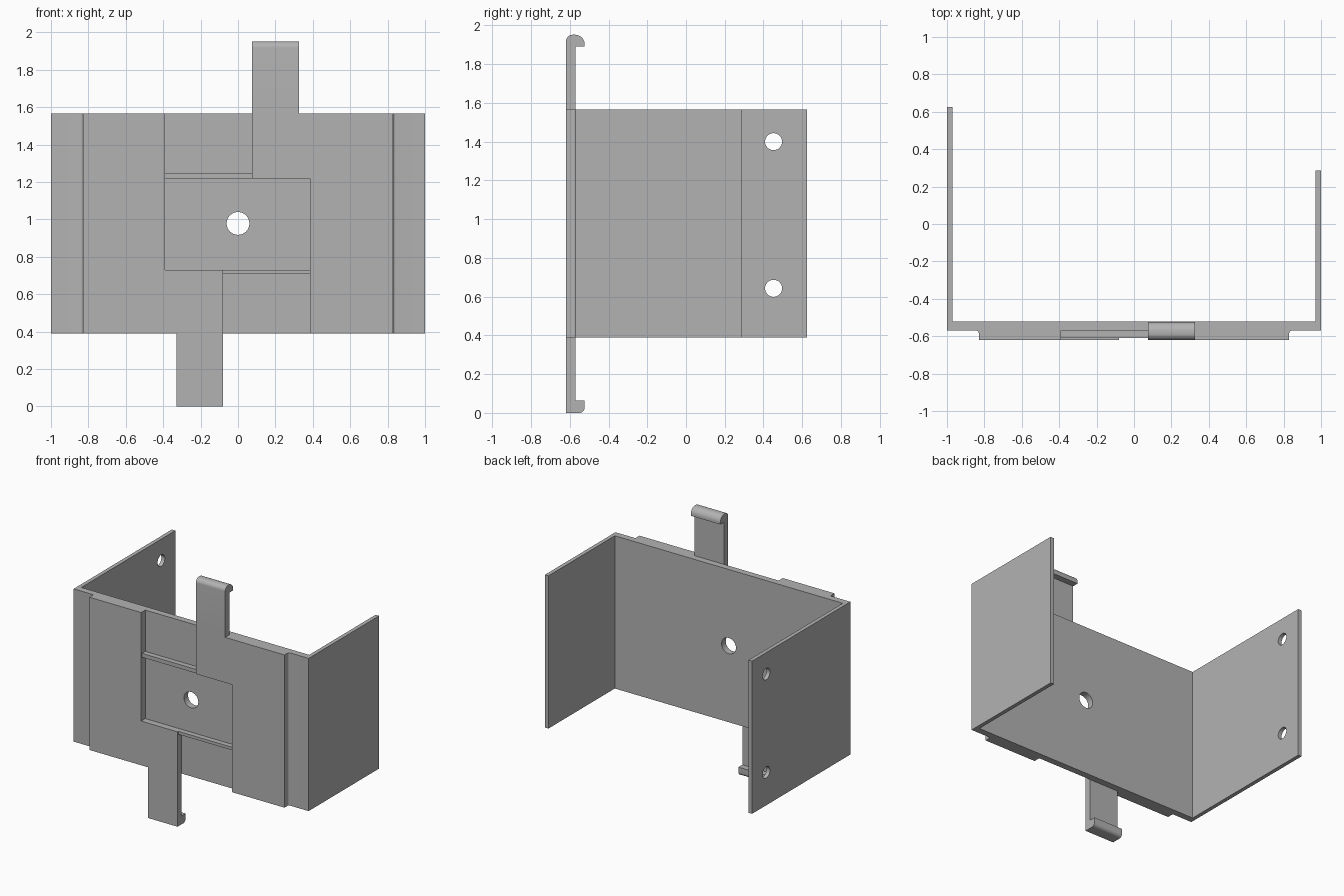
import bpy
import bmesh
from math import cos, sin, radians
from mathutils import Vector

default = bpy.data.objects.get("Cube")
if default:
    bpy.data.objects.remove(default, do_unlink=True)

grey = bpy.data.materials.new("plain grey")
grey.use_nodes = True
colour = (0.45, 0.45, 0.45, 1)
grey.diffuse_color = colour
grey.node_tree.nodes["Principled BSDF"].inputs["Base Color"].default_value = colour

# How a flat profile (a, b) extruded along c maps to x, y, z
PLACE = {
    "x": lambda a, b, c: Vector((c, a, b)),
    "y": lambda a, b, c: Vector((a, c, b)),
    "z": lambda a, b, c: Vector((a, b, c)),
}


def prism(name, profile, axis, start, end):
    """Extrude a closed profile along an axis."""
    bm = bmesh.new()
    face = bm.faces.new([bm.verts.new(PLACE[axis](a, b, start)) for a, b in profile])
    moved = bmesh.ops.extrude_face_region(bm, geom=[face])["geom"]
    verts = [v for v in moved if isinstance(v, bmesh.types.BMVert)]
    bmesh.ops.translate(bm, verts=verts, vec=PLACE[axis](0, 0, end - start))
    bmesh.ops.recalc_face_normals(bm, faces=bm.faces[:])
    mesh = bpy.data.meshes.new(name)
    bm.to_mesh(mesh)
    bm.free()
    mesh.materials.append(grey)
    obj = bpy.data.objects.new(name, mesh)
    bpy.context.collection.objects.link(obj)
    return obj


def arc(cx, cy, r, a0, a1, steps=8):
    angles = [radians(a0 + (a1 - a0) * i / steps) for i in range(steps + 1)]
    return [(cx + r * cos(t), cy + r * sin(t)) for t in angles]


def rect(a0, a1, b0, b1):
    return [(a0, b0), (a1, b0), (a1, b1), (a0, b1)]


def cut(target, cutter):
    cutter.hide_render = True
    mod = target.modifiers.new("cut", "BOOLEAN")
    mod.operation = "DIFFERENCE"
    mod.solver = "EXACT"
    mod.object = cutter
    bpy.context.view_layer.objects.active = target
    bpy.ops.object.modifier_apply(modifier=mod.name)
    bpy.data.objects.remove(cutter, do_unlink=True)


def smooth(obj):
    bpy.ops.object.select_all(action="DESELECT")
    obj.select_set(True)
    bpy.context.view_layer.objects.active = obj
    bpy.ops.object.shade_smooth_by_angle(angle=radians(30))


FRONT, STEP, BACK = -0.62, -0.57, -0.52
BOTTOM, TOP = 0.39, 1.565

# Bracket: stepped front plate with one long and one short side arm
r = 0.012
outline = [(-1, 0.625), (-1, STEP)]
outline += arc(-0.83 - r, STEP - r, r, 90, 0, 4)
outline += [(-0.83, FRONT), (0.83, FRONT)]
outline += arc(0.83 + r, STEP - r, r, 180, 90, 4)
outline += [(1, STEP), (1, 0.287), (0.97, 0.287), (0.97, BACK),
            (-0.97, BACK), (-0.97, 0.625)]
bracket = prism("bracket", outline, "z", BOTTOM, TOP)

# S-shaped recess in the front
recess = [(-0.39, 1.7), (0.075, 1.7), (0.075, 1.217), (0.385, 1.217),
          (0.385, 0.3), (-0.08, 0.3), (-0.08, 0.73), (-0.39, 0.73)]
cut(bracket, prism("recess_cutter", recess, "y", -0.7, STEP))

# Centre hole and two holes in the long arm
cut(bracket, prism("centre_hole_cutter", arc(0, 0.978, 0.061, 0, 348.75, 31), "y", -0.8, -0.4))
for z in (0.643, 1.4):
    cut(bracket, prism("arm_hole_cutter", arc(0.452, z, 0.044, 0, 348.75, 31), "x", -1.1, -0.9))
smooth(bracket)

# Thin ribs closing the centre pocket
prism("upper_rib", rect(-0.39, 0.075, 1.217, 1.247), "y", -0.61, STEP)
prism("lower_rib", rect(-0.08, 0.385, 0.707, 0.73), "y", -0.61, STEP)

# Hooked tabs above and below
HOOK = -0.523
upper = [(STEP, TOP), (FRONT, TOP)]
upper += arc(FRONT + 0.035, 1.917, 0.035, 180, 90)
upper += arc(HOOK - 0.05, 1.902, 0.05, 90, 0)
upper += [(HOOK, 1.89), (STEP, 1.89)]
smooth(prism("upper_hook_tab", upper, "x", 0.075, 0.325))

lower = [(STEP, BOTTOM), (FRONT, BOTTOM), (FRONT, 0)]
lower += arc(HOOK - 0.027, 0.027, 0.027, -90, 0)
lower += [(HOOK, 0.065), (STEP, 0.065)]
smooth(prism("lower_hook_tab", lower, "x", -0.33, -0.08))
